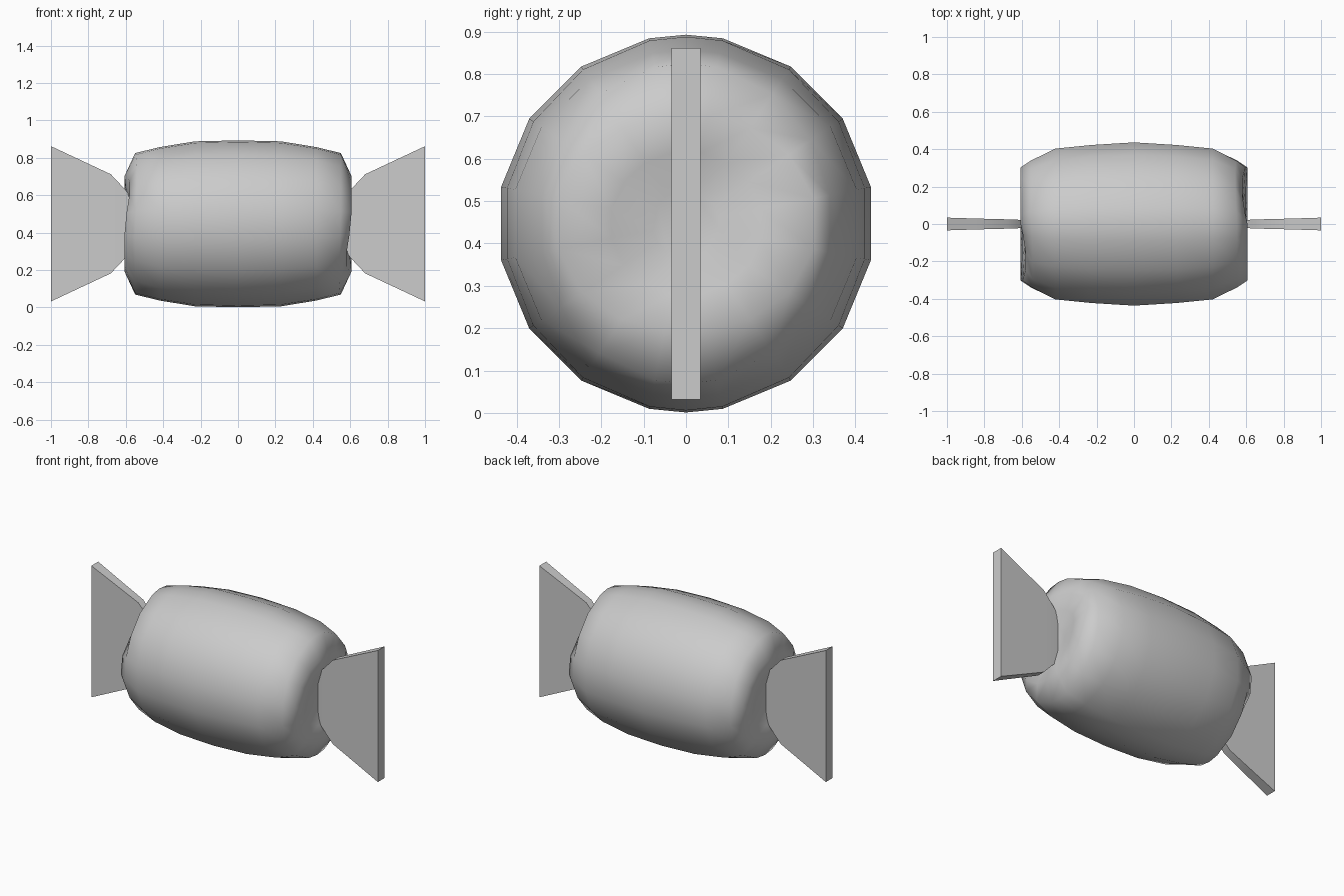
import bpy, bmesh
from math import sin, cos, pi, radians

cube = bpy.data.objects.get("Cube")
if cube:
    bpy.data.objects.remove(cube, do_unlink=True)

MID_Z = 0.447

wrapper = bpy.data.materials.new("wrapper_grey")
wrapper.use_nodes = True
GREY = (0.6, 0.6, 0.6, 1)
wrapper.diffuse_color = GREY
wrapper.node_tree.nodes["Principled BSDF"].inputs["Base Color"].default_value = GREY


def loft(name, rings, sharp):
    """Skin a list of equal-length point rings and cap both ends."""
    bm = bmesh.new()
    loops = [[bm.verts.new(p) for p in ring] for ring in rings]
    for a, b in zip(loops, loops[1:]):
        for i in range(len(a)):
            j = (i + 1) % len(a)
            bm.faces.new((a[i], a[j], b[j], b[i]))
    bm.faces.new(loops[0])
    bm.faces.new(loops[-1])
    bmesh.ops.recalc_face_normals(bm, faces=bm.faces)
    mesh = bpy.data.meshes.new(name)
    bm.to_mesh(mesh)
    bm.free()
    obj = bpy.data.objects.new(name, mesh)
    bpy.context.collection.objects.link(obj)
    obj.location.z = MID_Z
    mesh.materials.append(wrapper)
    bpy.ops.object.select_all(action="DESELECT")
    obj.select_set(True)
    bpy.context.view_layer.objects.active = obj
    bpy.ops.object.shade_smooth_by_angle(angle=radians(sharp))
    return obj


# Body: x, radius across y, radius across z, depth of the twisted dents
profile = [(0.57, 0.08, 0.08, 0), (0.598, 0.18, 0.17, 0.03),
           (0.607, 0.31, 0.255, 0.03), (0.55, 0.345, 0.378, 0.01),
           (0.42, 0.411, 0.41, 0), (0.23, 0.43, 0.441, 0)]
angles = sorted([pi / 16 + k * pi / 8 for k in range(16)] + [pi / 2, 3 * pi / 2])


def body_ring(side, x, ry, rz, dent):
    ring = []
    for a in angles:
        r = ry + (rz - ry) * sin(a) ** 2
        inset = dent * max(0, side * sin(2 * a))
        ring.append((side * (x - inset), r * cos(a), r * sin(a)))
    return ring


rings = [body_ring(-1, *p) for p in profile]
rings.append(body_ring(1, 0, 0.445, 0.446, 0))
rings += [body_ring(1, *p) for p in reversed(profile)]
loft("candy_body", rings, 75)

# Twisted wrapper ends: x, half thickness, half height
fan = [(0.54, 0.015, 0.10), (0.6, 0.022, 0.18), (0.68, 0.025, 0.265),
       (0.84, 0.029, 0.34), (1.0, 0.034, 0.415)]
for name, side in (("left_wrapper_end", 1), ("right_wrapper_end", -1)):
    loft(name, [[(side * x, sy * t, sz * h)
                 for sy, sz in ((-1, -1), (1, -1), (1, 1), (-1, 1))]
                for x, t, h in fan], 40)
